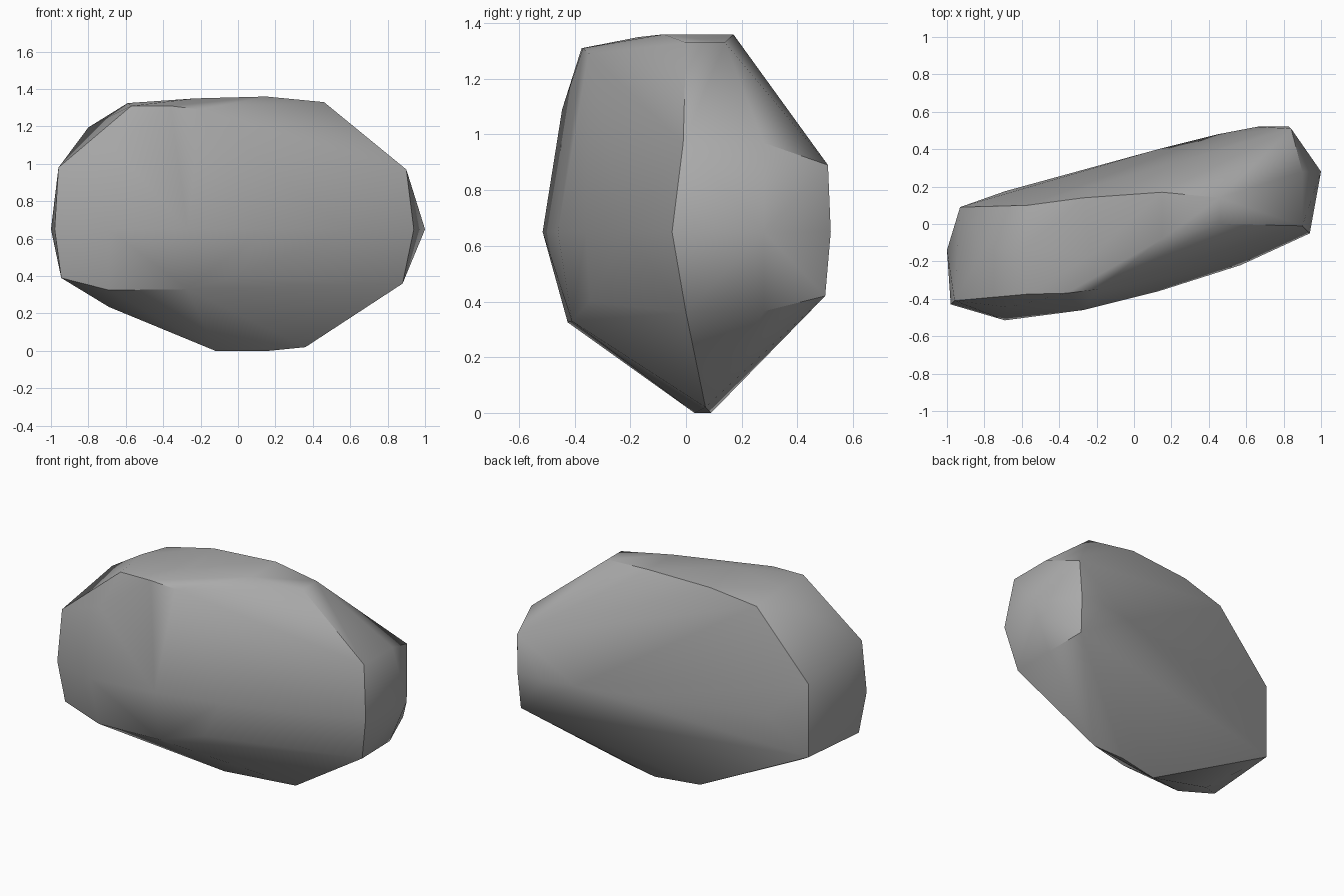
import bpy, bmesh, math

cube = bpy.data.objects.get("Cube")
if cube:
    bpy.data.objects.remove(cube, do_unlink=True)

# One stone colour
stone = bpy.data.materials.new("stone grey")
stone.use_nodes = True
grey = (0.40, 0.40, 0.40, 1)
stone.diffuse_color = grey
bsdf = stone.node_tree.nodes["Principled BSDF"]
bsdf.inputs["Base Color"].default_value = grey
bsdf.inputs["Roughness"].default_value = 0.9

# Key corners of each side of the boulder
right_end = [(.90, -.01, .97), (.94, -.05, .65), (.88, 0, .36), (1, .28, .65), (.90, .28, .97),
             (.84, .51, .89), (.83, .52, .65), (.82, .50, .42), (.88, .28, .365)]
left_end = [(-.96, -.41, .98), (-.98, -.43, .65), (-.945, -.40, .39), (-1, -.14, .65),
            (-.93, .09, .885), (-.93, .09, .415)]
crown = [(-.57, .10, 1.29), (-.27, .14, 1.345), (.15, .17, 1.36), (.46, .14, 1.33),
         (.46, 0, 1.33), (.15, -.08, 1.36), (-.23, -.17, 1.35), (-.59, -.13, 1.325),
         (-.80, -.13, 1.195), (-.57, -.375, 1.31), (-.36, -.37, 1.31), (-.20, -.35, 1.29)]
front = [(-.67, -.445, 1.09), (-.69, -.515, .65), (-.27, -.46, .65), (.13, -.36, .65),
         (.57, -.22, .65), (-.69, -.425, .325), (-.27, -.41, .33), (0, -.345, .40)]
back = [(-.69, .175, .65), (-.27, .29, .65), (.13, .40, .65), (.45, .48, .65), (.66, .52, .65)]
base = [(-.12, .03, 0), (.16, .09, 0), (.36, .07, .02), (-.69, -.17, .235)]

# Wrap the corners in a faceted skin
bm = bmesh.new()
for co in right_end + left_end + crown + front + back + base:
    bm.verts.new(co)
hull = bmesh.ops.convex_hull(bm, input=bm.verts)
bmesh.ops.delete(bm, geom=list({v for v in hull["geom_interior"] + hull["geom_unused"]
                                if isinstance(v, bmesh.types.BMVert)}), context="VERTS")
bmesh.ops.recalc_face_normals(bm, faces=bm.faces)
mesh = bpy.data.meshes.new("boulder")
bm.to_mesh(mesh)
bm.free()
mesh.materials.append(stone)

boulder = bpy.data.objects.new("boulder", mesh)
bpy.context.collection.objects.link(boulder)

# Soft facets, crisp where the stone turns sharply
bpy.ops.object.select_all(action="DESELECT")
boulder.select_set(True)
bpy.context.view_layer.objects.active = boulder
bpy.ops.object.shade_smooth_by_angle(angle=math.radians(35))
